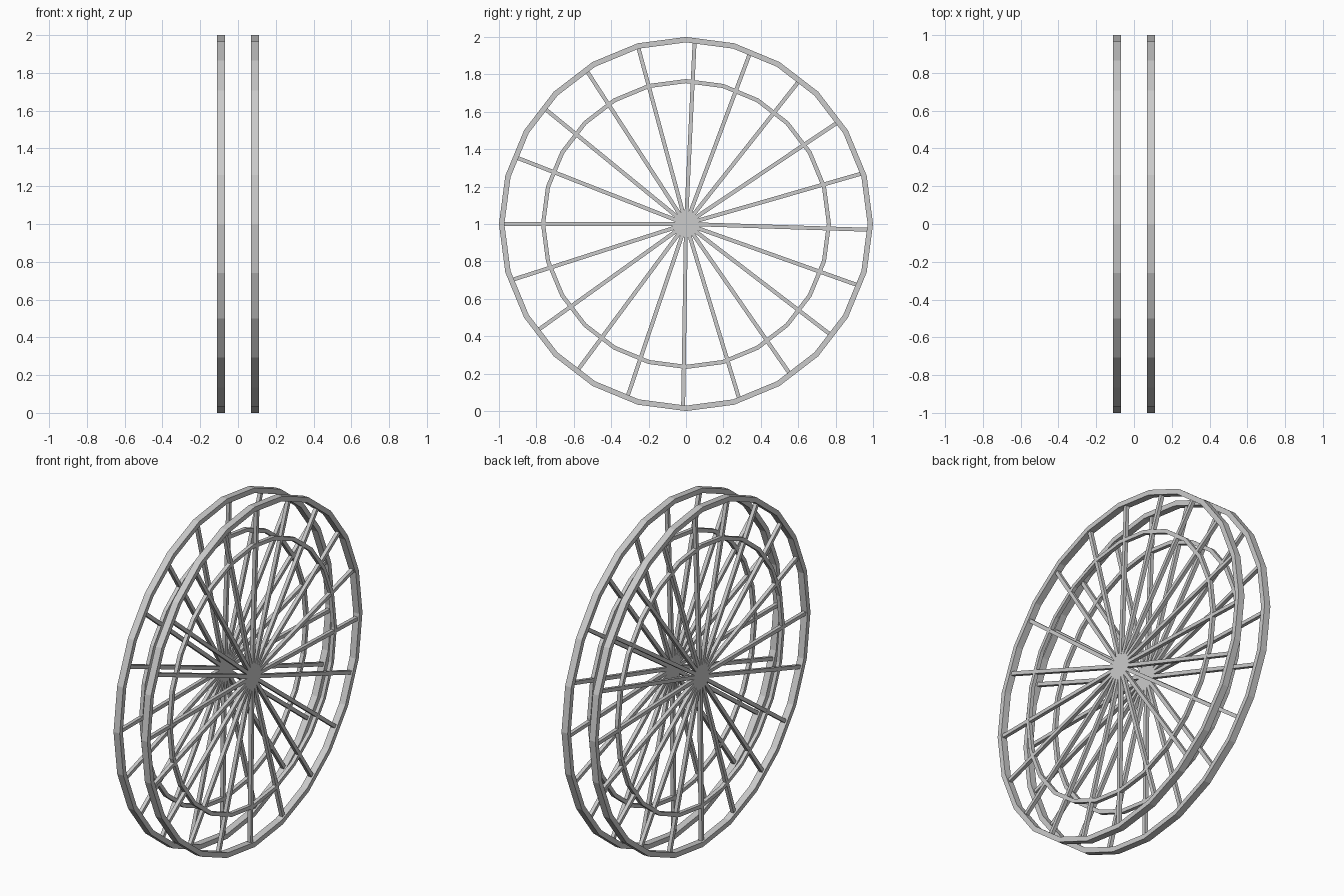
import bpy, bmesh
from math import sin, cos, radians, pi

if "Cube" in bpy.data.objects:
    bpy.data.objects.remove(bpy.data.objects["Cube"])

WHEEL_X = 0.09
SIDES = 24
SPOKES = 20
SPOKE_STEP = radians(17.82)


def finish(bm, name):
    bmesh.ops.recalc_face_normals(bm, faces=bm.faces)
    mesh = bpy.data.meshes.new(name)
    bm.to_mesh(mesh)
    bm.free()
    obj = bpy.data.objects.new(name, mesh)
    bpy.context.collection.objects.link(obj)
    return obj


# Faceted ring with a rectangular section, standing in the YZ plane
def ring(name, x, outer, radial, width):
    bm = bmesh.new()
    h = width / 2
    section = [(outer, -h), (outer, h), (outer - radial, h), (outer - radial, -h)]
    loops = []
    for i in range(SIDES):
        a = 2 * pi * i / SIDES
        loops.append([bm.verts.new((x + dx, r * cos(a), 1 + r * sin(a)))
                      for r, dx in section])
    for i in range(SIDES):
        p, q = loops[i], loops[(i + 1) % SIDES]
        for j in range(4):
            k = (j + 1) % 4
            bm.faces.new((p[j], p[k], q[k], q[j]))
    return finish(bm, name)


# Square bars fanning out from the wheel centre
def spokes(name, x, length, thick):
    bm = bmesh.new()
    t = thick / 2
    for i in range(SPOKES):
        a = pi + i * SPOKE_STEP
        c, s = cos(a), sin(a)
        cube = bmesh.ops.create_cube(bm, size=1)
        for v in cube["verts"]:
            r = length if v.co.y > 0 else 0
            dx = t if v.co.x > 0 else -t
            w = t if v.co.z > 0 else -t
            v.co = (x + dx, r * c - w * s, 1 + r * s + w * c)
    return finish(bm, name)


# Two identical wheels side by side
for side, x in (("left", -WHEEL_X), ("right", WHEEL_X)):
    ring(side + "_outer_rim", x, 1.0, 0.029, 0.04)
    ring(side + "_inner_ring", x, 0.775, 0.022, 0.022)
    spokes(side + "_spokes", x, 0.985, 0.021)
